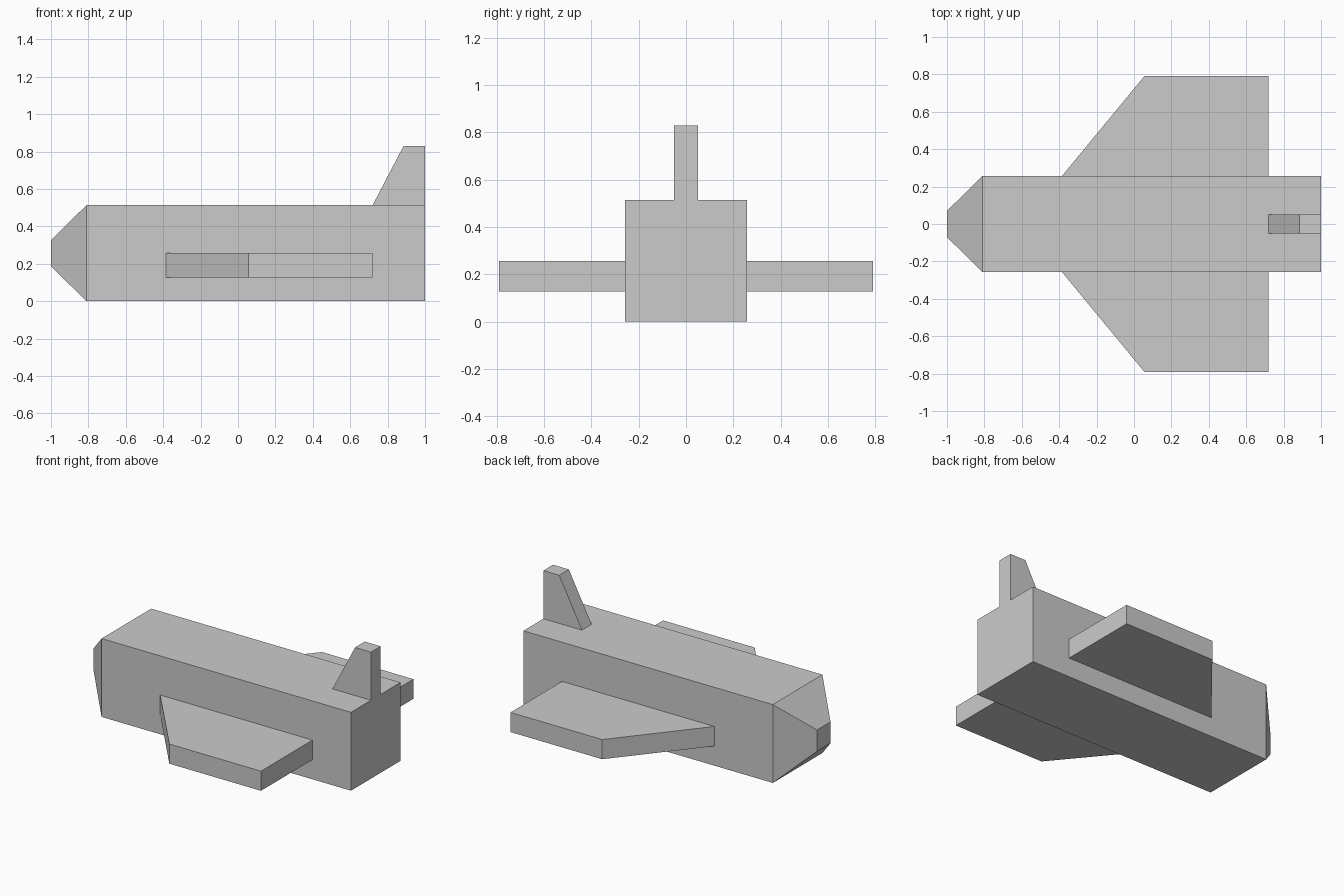
import bpy, bmesh

if "Cube" in bpy.data.objects:
    bpy.data.objects.remove(bpy.data.objects["Cube"])


def loft(name, rings):
    """Closed solid skinned through rings with matching point counts."""
    bm = bmesh.new()
    loops = [[bm.verts.new(p) for p in ring] for ring in rings]
    n = len(loops[0])
    bm.faces.new(loops[0])
    bm.faces.new(loops[-1])
    for a, b in zip(loops, loops[1:]):
        for i in range(n):
            j = (i + 1) % n
            bm.faces.new((a[i], a[j], b[j], b[i]))
    bmesh.ops.recalc_face_normals(bm, faces=bm.faces)
    mesh = bpy.data.meshes.new(name)
    bm.to_mesh(mesh)
    bm.free()
    obj = bpy.data.objects.new(name, mesh)
    bpy.context.collection.objects.link(obj)
    return obj


# Fuselage: square sections at x, tapering to a blunt nose
MID_Z = 0.257
sections = [(-1.0, 0.07), (-0.81, 0.257), (1.0, 0.257)]
loft("fuselage", [[(x, sy * h, MID_Z + sz * h)
                   for sy, sz in ((-1, -1), (1, -1), (1, 1), (-1, 1))]
                  for x, h in sections])

# Wings: swept plan outline, extruded in z and mirrored in y
plan = [(-0.385, 0.257), (0.055, 0.79), (0.72, 0.79), (0.72, 0.257)]
for name, side in (("right_wing", -1), ("left_wing", 1)):
    loft(name, [[(x, side * y, z) for x, y in plan] for z in (0.128, 0.257)])

# Tail fin: side profile extruded across y
profile = [(0.72, 0.514), (0.885, 0.83), (1.0, 0.83), (1.0, 0.514)]
loft("tail_fin", [[(x, y, z) for x, z in profile] for y in (-0.05, 0.05)])
